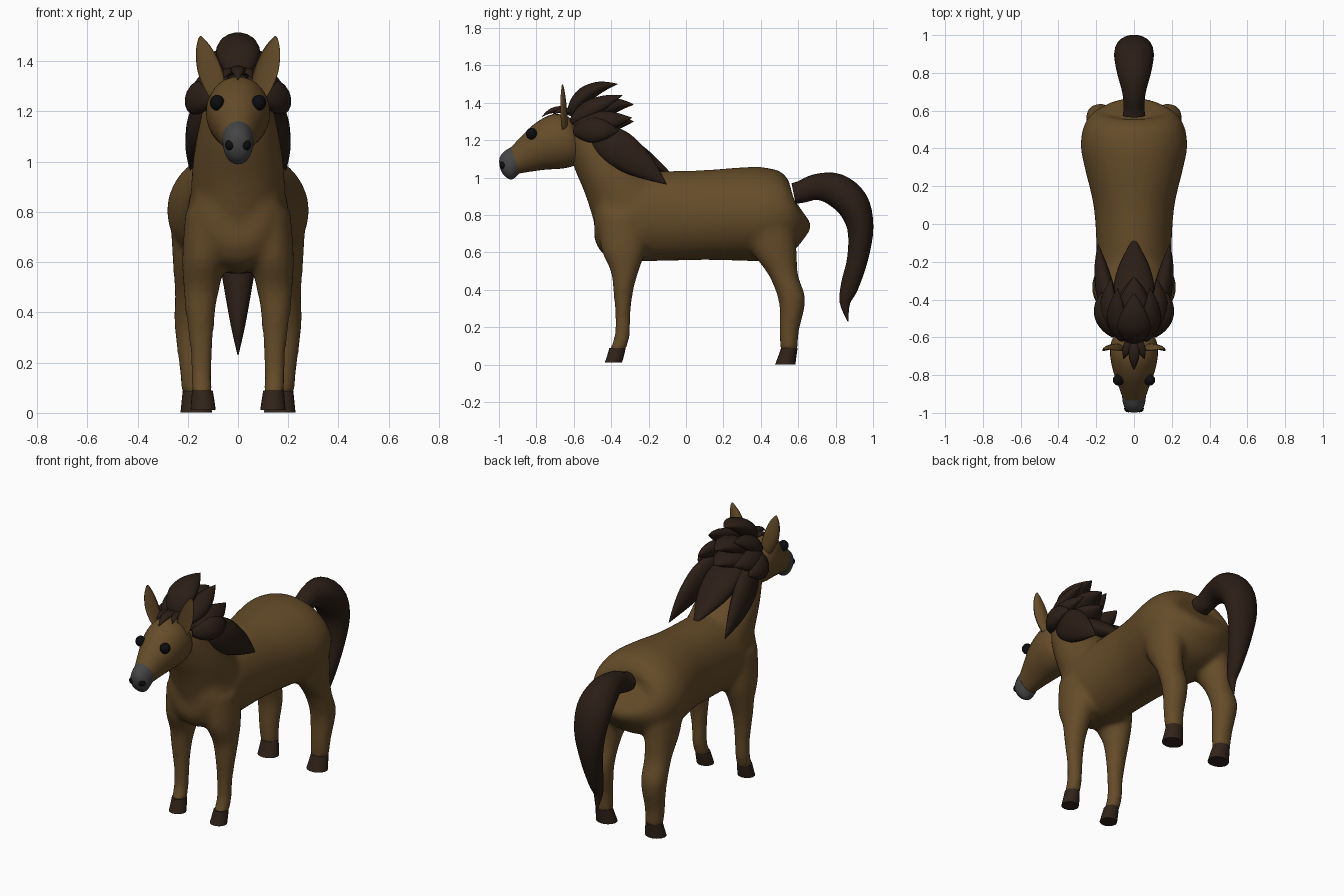
import bpy, bmesh, math
from mathutils import Vector


def material(name, rgb):
    m = bpy.data.materials.new(name)
    m.diffuse_color = (*rgb, 1)
    return m


COAT = material("coat", (0.13, 0.072, 0.022))
HAIR = material("dark_hair", (0.024, 0.013, 0.008))
HOOF = material("hoof", (0.03, 0.017, 0.010))
GREY = material("muzzle_grey", (0.06, 0.06, 0.062))
BLACK = material("black", (0.004, 0.004, 0.005))


def catmull(keys, steps):
    out = []
    for i in range(len(keys) - 1):
        p = [keys[max(0, min(len(keys) - 1, i + k))] for k in (-1, 0, 1, 2)]
        for s in range(steps):
            t = s / steps
            out.append([0.5 * (2 * b + (c - a) * t + (2 * a - 5 * b + 4 * c - d) * t * t
                               + (3 * b - a - 3 * c + d) * t ** 3) for a, b, c, d in zip(*p)])
    return out + [list(keys[-1])]


def loft(bm, keys, axis=None, side=(1, 0, 0), n=20, steps=4, cup=None):
    """Skin elliptical rings (x, y, z, half width, half depth) along a smooth path."""
    pts = catmull(keys, steps)
    pos = [Vector(p[:3]) for p in pts]
    rings = []
    for i, p in enumerate(pts):
        t = Vector(axis) if axis else pos[min(i + 1, len(pos) - 1)] - pos[max(i - 1, 0)]
        t.normalize()
        u = Vector(side)
        u = (u - t * u.dot(t)).normalized()
        v = t.cross(u)
        ring = []
        for k in range(n):
            c, s = math.cos(math.tau * k / n), math.sin(math.tau * k / n)
            if cup is not None and s < 0:
                s *= -cup
            ring.append(bm.verts.new(pos[i] + u * c * max(p[3], .001) + v * s * max(p[4], .001)))
        rings.append(ring)
    for r0, r1 in zip(rings, rings[1:]):
        for k in range(n):
            bm.faces.new((r0[k], r0[(k + 1) % n], r1[(k + 1) % n], r1[k]))
    bm.faces.new(rings[0][::-1])
    bm.faces.new(rings[-1])


def finish(name, bm, mat, mirror=False):
    bmesh.ops.recalc_face_normals(bm, faces=bm.faces)
    for f in bm.faces:
        f.smooth = len(f.verts) < 5
    me = bpy.data.meshes.new(name)
    bm.to_mesh(me)
    bm.free()
    me.materials.append(mat)
    ob = bpy.data.objects.new(name, me)
    bpy.context.collection.objects.link(ob)
    if mirror:
        ob.modifiers.new("mirror", 'MIRROR').use_mirror_merge = False
    return ob


def part(name, keys, mat, mirror=False, **kw):
    bm = bmesh.new()
    loft(bm, keys, **kw)
    return finish(name, bm, mat, mirror)


def ball(name, loc, scale, mat):
    bm = bmesh.new()
    bmesh.ops.create_uvsphere(bm, u_segments=20, v_segments=12, radius=1)
    for v in bm.verts:
        v.co = Vector([c * s + l for c, s, l in zip(v.co, scale, loc)])
    return finish(name, bm, mat, True)


def lock(name, a, b, c, w, d, side=(1, 0, 0)):
    """Leaf shaped lock of hair from a, bending by b, to a pointed tip at c."""
    a, b, c = Vector(a), Vector(b), Vector(c)
    ctrl = 2 * b - (a + c) / 2
    keys = []
    for t, f in ((0, .4), (.2, .8), (.45, 1), (.7, .78), (.88, .38), (1, .02)):
        p = a * (1 - t) ** 2 + ctrl * 2 * t * (1 - t) + c * t * t
        keys.append((*p, w * f, d * f))
    part(name, keys, HAIR, a.x > 0, side=side, n=14, steps=3)


# Body: trunk, neck and legs fused into one smooth skin
bm = bmesh.new()
loft(bm, [(0, -.49, .79, .10, .12), (0, -.44, .79, .17, .20), (0, -.3, .79, .2, .235),
          (0, -.1, .795, .2, .24), (0, .1, .8, .215, .24), (0, .3, .805, .262, .25),
          (0, .42, .805, .283, .25), (0, .53, .81, .262, .22), (0, .595, .82, .205, .15),
          (0, .615, .83, .12, .08)], n=32)
loft(bm, [(0, -.3, .85, .19, .22), (0, -.4, 1.0, .18, .165), (0, -.47, 1.12, .16, .145),
          (0, -.53, 1.24, .13, .12), (0, -.56, 1.31, .09, .07)], n=32)
for s in (1, -1):
    loft(bm, [(s * .12, -.34, .80, .09, .13), (s * .135, -.335, .62, .088, .12),
              (s * .145, -.328, .5, .073, .076), (s * .15, -.335, .4, .06, .055),
              (s * .146, -.338, .27, .047, .042), (s * .146, -.342, .15, .042, .042),
              (s * .142, -.37, .07, .044, .046)], axis=(0, 0, 1))
    loft(bm, [(s * .155, .45, .76, .115, .14), (s * .17, .475, .6, .09, .118),
              (s * .176, .52, .48, .077, .08), (s * .18, .562, .37, .076, .075),
              (s * .178, .566, .29, .07, .066), (s * .175, .552, .18, .06, .053),
              (s * .17, .55, .07, .053, .047)], axis=(0, 0, 1))
body = finish("body", bm, COAT)
rm = body.modifiers.new("fuse", 'REMESH')
rm.mode, rm.voxel_size, rm.use_smooth_shade = 'VOXEL', .016, True
sm = body.modifiers.new("relax", 'SMOOTH')
sm.factor, sm.iterations = .5, 9

# Hooves
part("front_hoof", [(.142, -.366, .09, .041, .044), (.14, -.376, .05, .046, .045),
                    (.139, -.388, .012, .05, .046)], HOOF, True, axis=(0, 0, 1))
part("hind_hoof", [(.17, .553, .09, .05, .044), (.168, .543, .05, .056, .048),
                   (.166, .531, .002, .063, .054)], HOOF, True, axis=(0, 0, 1))

# Head and muzzle
tilt = (0, -1, -.25)
part("head", [(0, -.58, 1.21, .08, .09), (0, -.6, 1.205, .108, .125), (0, -.64, 1.2, .124, .143),
              (0, -.7, 1.19, .126, .146), (0, -.78, 1.165, .11, .126), (0, -.85, 1.13, .085, .1),
              (0, -.92, 1.09, .060, .072)], COAT, axis=tilt, n=32)
part("muzzle", [(0, -.912, 1.092, .063, .075), (0, -.95, 1.066, .058, .079),
                (0, -.978, 1.06, .045, .058), (0, -.99, 1.057, .028, .035),
                (0, -.995, 1.056, .006, .008)], GREY, axis=tilt, n=28)
ball("nostril", (.03, -.977, 1.067), (.022, .02, .022), BLACK)
ball("eye", (.083, -.826, 1.235), (.029, .03, .031), BLACK)

# Ears: cupped leaves open to the front
part("ear", [(.075, -.66, 1.25, .028, .025), (.092, -.668, 1.3, .042, .035),
             (.115, -.672, 1.37, .047, .035), (.135, -.67, 1.44, .034, .025),
             (.147, -.665, 1.485, .014, .012), (.149, -.664, 1.5, .002, .002)],
     COAT, True, cup=.35)

# Mane: three long locks over the neck
lock("mane_centre", (0, -.53, 1.27), (0, -.33, 1.17), (0, -.075, 1.015), .11, .06)
lock("mane_side", (.10, -.52, 1.25), (.155, -.34, 1.14), (.19, -.105, .965),
     .1, .05, (0, .6, .8))

# Short tufts above them
lock("top_tuft", (0, -.62, 1.33), (0, -.53, 1.45), (0, -.365, 1.5), .088, .045)
lock("back_tuft", (0, -.58, 1.28), (0, -.44, 1.37), (0, -.28, 1.39), .085, .05)
lock("low_tuft", (0, -.55, 1.26), (0, -.42, 1.29), (0, -.28, 1.30), .09, .05)
lock("upper_tuft", (.06, -.61, 1.3), (.09, -.5, 1.375), (.085, -.34, 1.44), .06, .04, (1, 0, -.8))
lock("middle_tuft", (.08, -.59, 1.28), (.13, -.46, 1.3), (.12, -.29, 1.32), .065, .045, (.7, 0, -1))
lock("side_tuft", (.1, -.59, 1.25), (.165, -.48, 1.255), (.17, -.36, 1.25), .07, .045, (.3, 0, -1))

# Forelock
lock("forelock", (0, -.58, 1.33), (0, -.68, 1.365), (0, -.77, 1.325), .03, .018)
lock("forelock_side", (.015, -.58, 1.33), (.035, -.65, 1.36), (.055, -.715, 1.335), .024, .015)

# Tail
part("tail", [(0, .575, .915, .06, .055), (0, .62, .925, .055, .06), (0, .70, .95, .063, .07),
              (0, .80, .935, .09, .088), (0, .89, .86, .105, .088), (0, .932, .73, .095, .07),
              (0, .918, .57, .068, .056), (0, .875, .42, .042, .048), (0, .85, .33, .025, .028),
              (0, .866, .23, .002, .002)], HAIR, n=24)
